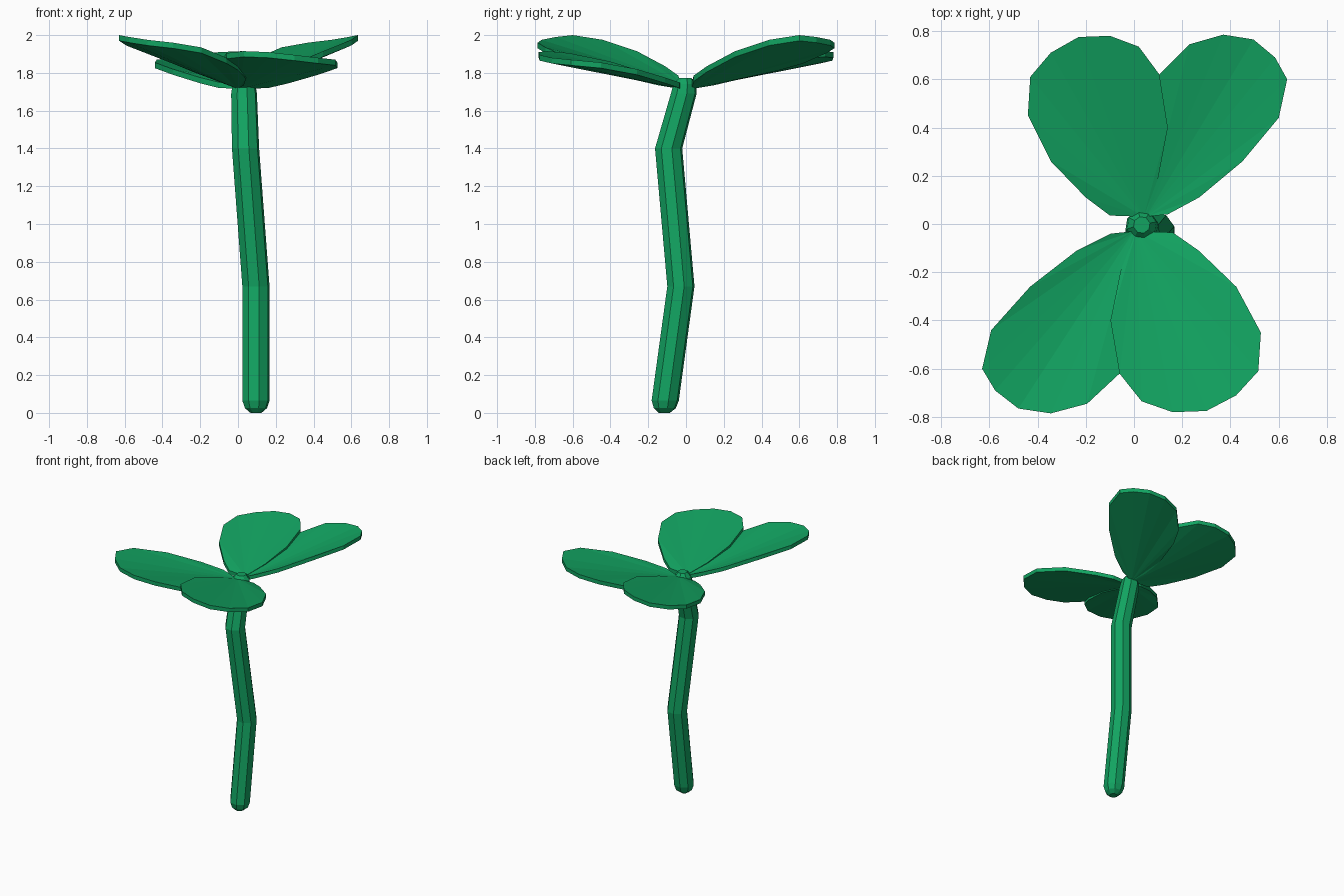
import bpy, bmesh, math
from mathutils import Vector

if "Cube" in bpy.data.objects:
    bpy.data.objects.remove(bpy.data.objects["Cube"])

green = bpy.data.materials.new("leaf green")
green.diffuse_color = (0.006, 0.37, 0.12, 1)
green.use_nodes = True
green.node_tree.nodes["Principled BSDF"].inputs["Base Color"].default_value = green.diffuse_color


def finish(bm, name):
    bmesh.ops.recalc_face_normals(bm, faces=bm.faces)
    mesh = bpy.data.meshes.new(name)
    bm.to_mesh(mesh)
    bm.free()
    mesh.materials.append(green)
    obj = bpy.data.objects.new(name, mesh)
    bpy.context.collection.objects.link(obj)
    return obj


# Bent octagonal stem with rounded ends: x, y, z, radius
STEM = [(0.095, -0.115, 0.0, 0.03), (0.095, -0.112, 0.025, 0.06),
        (0.095, -0.11, 0.065, 0.074), (0.095, -0.027, 0.67, 0.074),
        (0.04, -0.092, 1.40, 0.074), (0.032, -0.012, 1.69, 0.07),
        (0.032, -0.006, 1.74, 0.062), (0.032, -0.004, 1.772, 0.035)]
bm = bmesh.new()
rings = []
for x, y, z, r in STEM:
    ring = []
    for i in range(8):
        a = math.tau * (i + 0.3) / 8
        ring.append(bm.verts.new((x + r * math.cos(a), y + r * math.sin(a), z)))
    rings.append(ring)
for lo, hi in zip(rings, rings[1:]):
    for i in range(8):
        j = (i + 1) % 8
        bm.faces.new((lo[i], lo[j], hi[j], hi[i]))
bm.faces.new(rings[0])
bm.faces.new(rings[-1])
finish(bm, "stem")

# Underside outlines of the two back lobes; the first point is the leaf base
FLAT_LOBE = [(.04, .03, 1.715), (-.10, .035, 1.72), (-.20, .11, 1.745),
             (-.345, .26, 1.79), (-.44, .45, 1.825), (-.43, .61, 1.84),
             (-.345, .71, 1.85), (-.23, .775, 1.865), (-.10, .78, 1.88),
             (.02, .735, 1.885), (.105, .62, 1.875), (.14, .40, 1.83),
             (.10, .19, 1.765)]
RAISED_LOBE = [(.05, .03, 1.715), (.14, .04, 1.755), (.27, .11, 1.805),
               (.45, .26, 1.885), (.60, .44, 1.945), (.635, .60, 1.97),
               (.585, .69, 1.96), (.495, .765, 1.945), (.37, .785, 1.93),
               (.23, .745, 1.905), (.105, .62, 1.85), (.05, .50, 1.815),
               (.01, .30, 1.77), (.02, .15, 1.735)]


def lobe(name, outline, turned):
    """Thin slab fanned out from the leaf base; turned = half-turn to the front."""
    bm = bmesh.new()
    pts = [Vector(p) for p in outline]
    if turned:
        pts = [Vector((0.053 - 1.075 * p.x, -p.y, p.z)) for p in pts]
    low = [bm.verts.new(p) for p in pts]
    top = [bm.verts.new(p + Vector((0, 0, 0.03))) for p in pts]
    n = len(pts)
    for i in range(n):
        j = (i + 1) % n
        bm.faces.new((low[i], low[j], top[j], top[i]))
        if 0 < i < n - 1:
            bm.faces.new((top[0], top[i], top[j]))
            bm.faces.new((low[0], low[j], low[i]))
    finish(bm, name)


for turned, side in ((False, "back"), (True, "front")):
    lobe(side + "_leaf_flat_lobe", FLAT_LOBE, turned)
    lobe(side + "_leaf_raised_lobe", RAISED_LOBE, turned)
